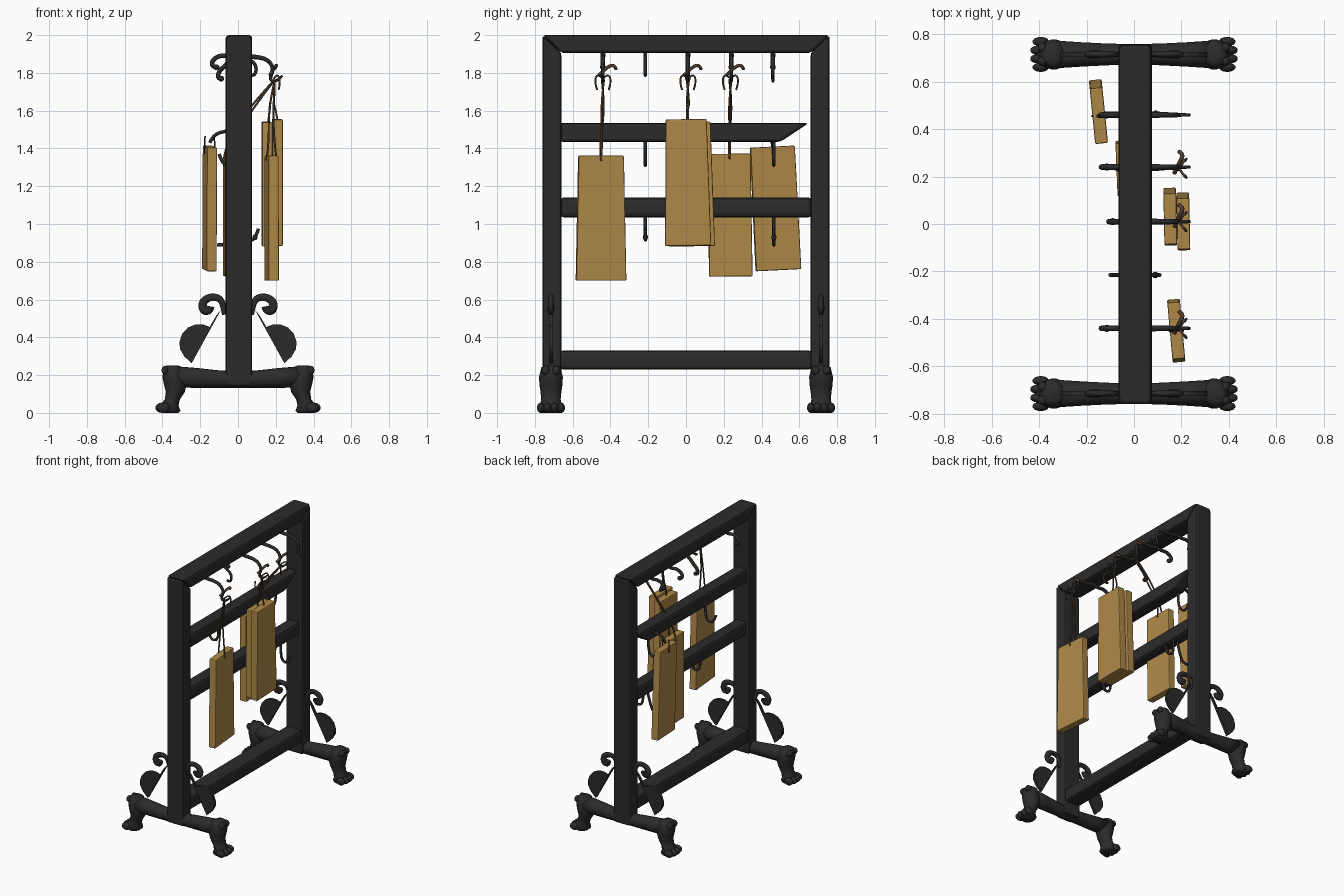
import bpy, bmesh, math
from mathutils import Vector

if "Cube" in bpy.data.objects:
    bpy.data.objects.remove(bpy.data.objects["Cube"])


def material(name, rgb):
    m = bpy.data.materials.new(name)
    m.diffuse_color = (*rgb, 1)
    m.use_nodes = True
    m.node_tree.nodes["Principled BSDF"].inputs["Base Color"].default_value = m.diffuse_color
    return m


IRON = material("dark iron", (0.024, 0.024, 0.025))
WOOD = material("golden wood", (0.43, 0.25, 0.065))
CORD = material("brown leather", (0.085, 0.05, 0.028))


def add(name, bm, mat, bevel=0.0, smooth=False, segs=2):
    """Turn a bmesh into an object."""
    bmesh.ops.recalc_face_normals(bm, faces=bm.faces)
    me = bpy.data.meshes.new(name)
    bm.to_mesh(me)
    bm.free()
    me.materials.append(mat)
    for p in me.polygons:
        p.use_smooth = smooth
    ob = bpy.data.objects.new(name, me)
    bpy.context.collection.objects.link(ob)
    if bevel:
        b = ob.modifiers.new("edges", 'BEVEL')
        b.width, b.segments, b.limit_method = bevel, segs, 'ANGLE'
    return ob


def prism(name, pts, axis, lo, hi, mat, bevel=0.0):
    """Extrude a 2D outline along x (outline in yz) or y (outline in xz)."""
    bm = bmesh.new()
    place = (lambda a, b, t: (t, a, b)) if axis == 'x' else (lambda a, b, t: (a, t, b))
    f = bm.faces.new([bm.verts.new(place(a, b, lo)) for a, b in pts])
    g = bmesh.ops.extrude_face_region(bm, geom=[f])
    d = Vector(place(0, 0, hi - lo))
    bmesh.ops.translate(bm, vec=d, verts=[v for v in g['geom'] if isinstance(v, bmesh.types.BMVert)])
    return add(name, bm, mat, bevel)


def loft(name, secs, axis, y, mat, n=18):
    """Elliptical sections: (x, z, half size in the xz plane, half size in y)."""
    bm = bmesh.new()
    rings = []
    for x, z, r, ry in secs:
        ring = []
        for i in range(n):
            a = 2 * math.pi * i / n
            c = r * math.cos(a)
            dx, dz = (0, c) if axis == 'x' else (c, 0)
            ring.append(bm.verts.new((x + dx, y + ry * math.sin(a), z + dz)))
        rings.append(ring)
    for p, q in zip(rings, rings[1:]):
        for i in range(n):
            bm.faces.new((p[i], p[(i + 1) % n], q[(i + 1) % n], q[i]))
    bm.faces.new(rings[0])
    bm.faces.new(rings[-1])
    return add(name, bm, mat, smooth=True)


def ball(name, loc, size, mat):
    bm = bmesh.new()
    bmesh.ops.create_uvsphere(bm, u_segments=14, v_segments=10, radius=1)
    for v in bm.verts:
        v.co = Vector(loc) + Vector([a * b for a, b in zip(v.co, size)])
    return add(name, bm, mat, smooth=True)


def tube(name, pts, radius, mat, radii=None, y_scale=1.0, y=0.0):
    """Smooth round bar through control points."""
    cu = bpy.data.curves.new(name, 'CURVE')
    cu.dimensions = '3D'
    cu.bevel_depth, cu.bevel_resolution, cu.use_fill_caps = radius, 2, True
    s = cu.splines.new('NURBS')
    s.points.add(len(pts) - 1)
    for i, p in enumerate(pts):
        s.points[i].co = (*p, 1)
        s.points[i].radius = radii[i] if radii else 1
    s.order_u, s.use_endpoint_u, s.resolution_u = 3, True, 5
    cu.materials.append(mat)
    tmp = bpy.data.objects.new(name + "_path", cu)
    bpy.context.collection.objects.link(tmp)
    me = bpy.data.meshes.new_from_object(tmp.evaluated_get(bpy.context.evaluated_depsgraph_get()))
    bpy.data.objects.remove(tmp)
    ob = bpy.data.objects.new(name, me)
    ob.scale.y, ob.location.y = y_scale, y
    bpy.context.collection.objects.link(ob)
    return ob


def rect(a0, a1, b0, b1):
    return [(a0, b0), (a1, b0), (a1, b1), (a0, b1)]


# Frame: mitred posts and top, cross bars
for s in (-1, 1):
    prism("post", [(s * .76, .14), (s * .66, .14), (s * .66, 1.905), (s * .76, 2.0)],
          'x', -.065, .075, IRON, .016)
prism("top_beam", [(-.76, 2.0), (-.66, 1.905), (.66, 1.905), (.76, 2.0)], 'x', -.065, .075, IRON, .016)
prism("bottom_beam", rect(-.67, .67, .23, .33), 'x', -.06, .07, IRON, .018)
prism("lower_bar", rect(-.67, .67, 1.035, 1.14), 'x', -.045, .05, IRON, .022)
prism("upper_bar", [(-.67, 1.435), (.5, 1.435), (.65, 1.535), (-.67, 1.535)], 'x', -.045, .05, IRON, .016)

# Feet: cross beam, clawed legs and scrolled leaf brackets
LEAF = [(.246, .262), (.285, .30), (.308, .34), (.309, .38), (.295, .42), (.265, .452),
        (.225, .468), (.185, .468), (.15, .455), (.115, .515), (.09, .545)]
SCROLL = [(.07, .52), (.078, .575), (.10, .61), (.15, .615), (.19, .585), (.185, .545), (.155, .54), (.15, .565)]
for side in (-1, 1):
    y = side * .715
    half = [(.0, .176, .045, .045), (.1, .178, .047, .046), (.22, .185, .053, .052), (.34, .192, .056, .06)]
    loft("foot_beam", [(-x, z, r, w) for x, z, r, w in half[:0:-1]] + half, 'x', y, IRON)
    for m in (-1, 1):
        leg = [(.345, .252, .03, .035), (.345, .24, .048, .052), (.338, .19, .062, .064),
               (.332, .15, .06, .062), (.332, .11, .05, .056), (.348, .07, .04, .052),
               (.365, .04, .05, .06), (.36, .012, .055, .06), (.36, 0, .045, .05)]
        loft("claw_leg", [(m * x, z, r, w) for x, z, r, w in leg], 'z', y, IRON)
        for i in (-1.5, -.5, .5, 1.5):
            ball("toe", (m * (.408 - .01 * abs(i)), y + i * .036, .027), (.035, .02, .027), IRON)
        for k in (-1, 1):
            ball("knee_knob", (m * .385, y + k * .028, .225), (.02, .022, .025), IRON)
        prism("leaf_bracket", [(m * x, z) for x, z in LEAF], 'y', y - .01, y + .01, IRON)
        tube("scroll_bracket", [(m * x, 0, z) for x, z in SCROLL], .018, IRON,
             [.8, .9, 1, 1.1, 1.2, 1.3, 1.4, 1.4], .7, y)

# Top hooks: a long arm on one side, a short curl on the other
LONG = [(.0, 1.9), (.04, 1.885), (.1, 1.885), (.16, 1.87), (.19, 1.82), (.165, 1.765), (.20, 1.75), (.235, 1.785)]
SHORT = [(.0, 1.9), (-.04, 1.885), (-.09, 1.895), (-.135, 1.87), (-.14, 1.835), (-.115, 1.83)]
CURL = [(.0, 1.9), (-.04, 1.87), (-.07, 1.835), (-.10, 1.81), (-.11, 1.77), (-.08, 1.765)]
for i, y in enumerate((-.44, .01, .24, .46)):
    tube("top_hook_front", [(x, y, z) for x, z in LONG], .011, IRON, [1.2, 1.2, 1.1, 1, .9, .8, .7, .6])
    tube("top_hook_back", [(x, y, z) for x, z in (CURL if i == 1 else SHORT)], .012, IRON)
    ball("hook_tip", (-.09 if i == 1 else -.115, y, 1.77 if i == 1 else 1.83), (.017, .015, .015), IRON)
tube("top_hook_small", [(0, -.215, 1.91), (.05, -.215, 1.88), (.1, -.215, 1.84), (.09, -.215, 1.78),
                        (.06, -.215, 1.79)], .009, IRON)

# Hooks under the cross bars
for y in (-.215, .465):
    tube("upper_bar_hook", [(-.01, y, 1.45), (-.01, y, 1.36), (-.03, y, 1.31), (-.08, y, 1.31),
                            (-.10, y, 1.37)], .009, IRON)
    tube("lower_bar_hook", [(.03, y, 1.05), (.03, y, .96), (.05, y, .915), (.09, y, .915),
                            (.108, y, .975)], .009, IRON)
    ball("lower_hook_tip", (.09, y, .93), (.014, .014, .016), IRON)
tube("lower_back_hook", [(0, .465, 1.05), (-.03, .465, .93), (-.06, .465, .885), (-.11, .465, .89)], .009, IRON)
tube("side_hook", [(-.02, .465, 1.5), (-.08, .46, 1.49), (-.13, .455, 1.47), (-.15, .455, 1.43)], .009, IRON)


# Hanging boards, slightly tapered, leaning and turned
def board(x, y, z0, z1, wt, wb, tilt, turn, thick=.054):
    h = (z1 - z0) / 2
    ob = prism("hanging_board", [(-wb, -h), (wb, -h), (wt, h), (-wt, h)],
               'x', -thick / 2, thick / 2, WOOD, .006)
    ob.location = (x, y, z0 + h)
    ob.rotation_euler = (tilt, 0, turn)


board(.178, -.45, .70, 1.362, .12, .133, .0, .09)
board(.208, .006, .885, 1.555, .108, .122, .015, .02)
board(.153, .026, .882, 1.54, .108, .122, .015, .02)
board(-.047, .233, .722, 1.372, .112, .115, .012, .04)
board(-.15, .473, .755, 1.41, .118, .12, .05, .1)


# Cords with knots, from the hooks to the boards
def cords(y, x_end, y_end, z_end):
    for k in (-1, 1):
        tube("cord", [(.195, y + k * .006, 1.765), (.17 * .55 + x_end * .45 + k * .012, y - k * .012, 1.62),
                      (x_end + k * .014, y_end + k * .008, z_end + .06),
                      (x_end + k * .028, y_end, z_end - .03)], .0055, CORD)
        tube("cord_end", [(.19, y, 1.77), (.21, y + k * .03, 1.80), (.225, y + k * .045, 1.75),
                          (.215, y + k * .03, 1.71)], .005, CORD)
    tube("cord_knot", [(.17, y - .02, 1.79), (.19, y + .02, 1.83), (.21, y + .06, 1.845),
                       (.19, y + .07, 1.82)], .009, CORD)


cords(-.44, .178, -.45, 1.365)
cords(.01, .185, .008, 1.555)
cords(.235, -.047, .23, 1.375)
for dx in (-.027, .027):
    tube("board_wire", [(-.15 + dx, .455, 1.37), (-.15 + dx, .455, 1.42), (-.15 + dx * .9, .455, 1.465)],
         .004, IRON)
